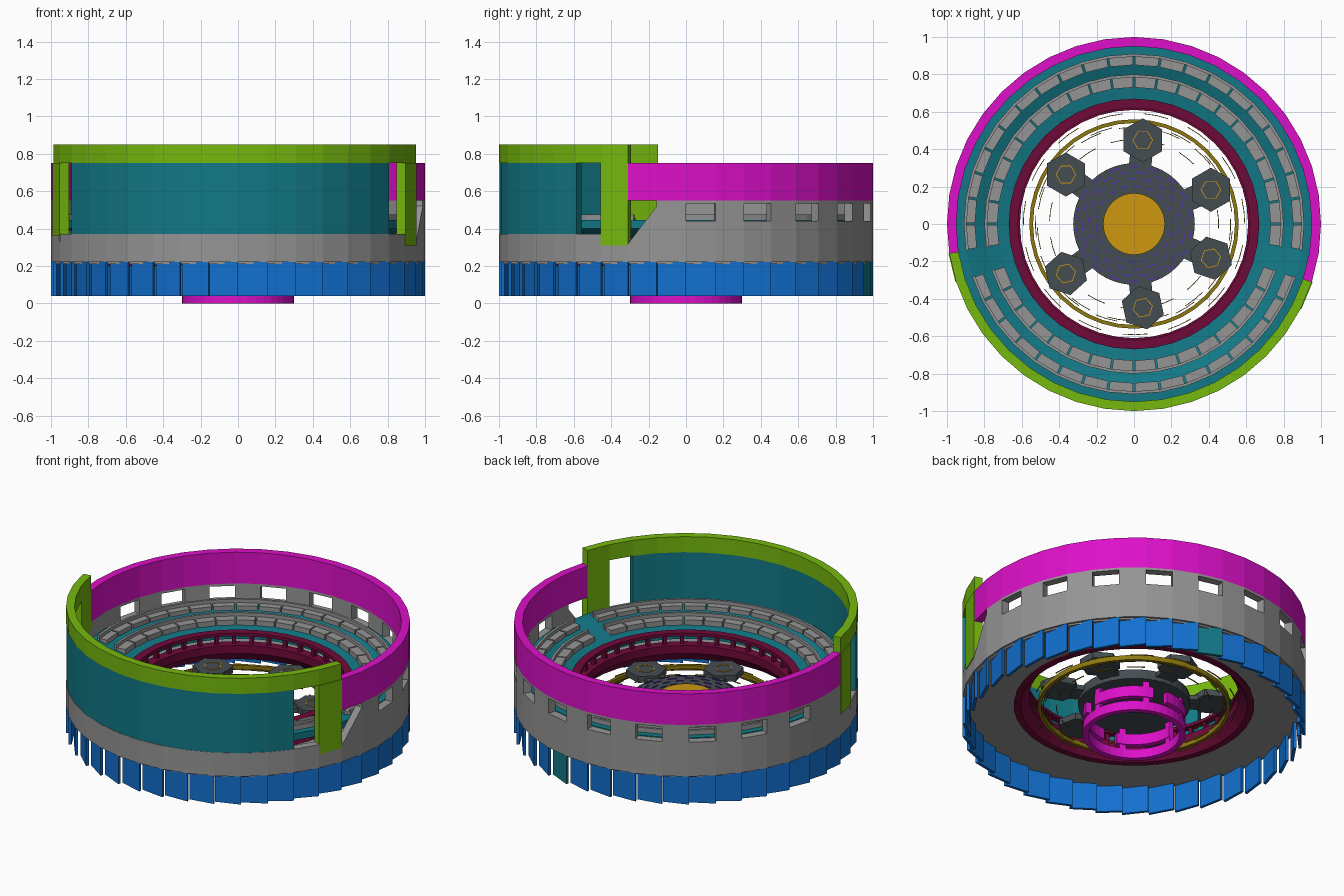
import bpy, bmesh, math
from mathutils import Matrix, Vector

if "Cube" in bpy.data.objects:
    bpy.data.objects.remove(bpy.data.objects["Cube"])

STEP = 9  # degrees per facet: 40-sided rings


def material(name, rgb):
    m = bpy.data.materials.new(name)
    m.diffuse_color = (*rgb, 1)
    m.use_nodes = True
    m.node_tree.nodes["Principled BSDF"].inputs["Base Color"].default_value = m.diffuse_color
    return m


MAGENTA = material("magenta", (0.72, 0.005, 0.58))
GREEN = material("green", (0.18, 0.48, 0.004))
TEAL = material("teal", (0.006, 0.19, 0.24))
BLUE = material("blue", (0.006, 0.16, 0.62))
MAROON = material("maroon", (0.16, 0.003, 0.04))
GOLD = material("gold", (0.62, 0.31, 0.005))
OLIVE = material("olive", (0.27, 0.19, 0.005))
SLATE = material("slate", (0.06, 0.075, 0.085))
PURPLE = material("purple", (0.09, 0.02, 0.5))
GREY = material("grey", (0.3, 0.3, 0.3))


def pt(r, deg, z):
    a = math.radians(deg)
    return (r * math.cos(a), r * math.sin(a), z)


def finish(bm, name, mat):
    bmesh.ops.recalc_face_normals(bm, faces=bm.faces)
    me = bpy.data.meshes.new(name)
    bm.to_mesh(me)
    bm.free()
    if mat:
        me.materials.append(mat)
    ob = bpy.data.objects.new(name, me)
    bpy.context.collection.objects.link(ob)
    return ob


def add_sweep(bm, profiles, angles, closed=False):
    """Skin closed (r, z) profiles placed at successive angles."""
    rows = [[bm.verts.new(pt(r, a, z)) for r, z in p] for p, a in zip(profiles, angles)]
    n = len(rows[0])
    for i in range(len(rows) if closed else len(rows) - 1):
        p, q = rows[i], rows[(i + 1) % len(rows)]
        for j in range(n):
            k = (j + 1) % n
            bm.faces.new((p[j], p[k], q[k], q[j]))
    if not closed:
        bm.faces.new(rows[0])
        bm.faces.new(rows[-1])


def add_arc(bm, profile, a0=0, a1=360, step=STEP):
    n = max(1, math.ceil((a1 - a0) / step - 1e-6))
    closed = a1 - a0 >= 360
    angles = [a0 + (a1 - a0) * i / n for i in range(n if closed else n + 1)]
    add_sweep(bm, [profile] * len(angles), angles, closed)


def box(r0, r1, z0, z1):
    return [(r0, z0), (r1, z0), (r1, z1), (r0, z1)]


def arcs(name, mat, items, step=STEP):
    """One object from many (profile, start, end) arcs."""
    bm = bmesh.new()
    for profile, a0, a1 in items:
        add_arc(bm, profile, a0, a1, step)
    return finish(bm, name, mat)


def prism(bm, sides, radius, depth, centre, turn=0.0):
    bmesh.ops.create_cone(bm, cap_ends=True, segments=sides, radius1=radius, radius2=radius,
                          depth=depth, matrix=Matrix.Translation(centre) @ Matrix.Rotation(turn, 4, 'Z'))


# Blue skirt: overlapping saw-tooth panels, one of them teal
bm, accent = bmesh.new(), bmesh.new()
for a in range(0, 360, STEP):
    add_sweep(accent if a == 72 else bm,
              [box(0.95, 0.968, 0.04, 0.232), box(0.982, 1.0, 0.04, 0.232)], [a, a + STEP])
finish(bm, "skirt_panels", BLUE)
finish(accent, "skirt_accent_panel", TEAL)

# Grey base floor and lower outer wall
arcs("base_floor", GREY, [(box(0.69, 0.985, 0.21, 0.24), 0, 360)])
arcs("lower_wall", GREY, [(box(0.95, 1.0, 0.22, 0.31), 0, 360),
                          (box(0.95, 1.0, 0.31, 0.37), 198, 342)])

# Rear grey wall with a row of windows, and a ramp at each end
low, high = box(0.95, 1.0, 0.31, 0.32), box(0.95, 1.0, 0.31, 0.52)
items = [(box(0.95, 1.0, 0.31, 0.44), -9, 189)]
for a in range(-9, 180, 18):
    items.append((box(0.95, 1.0, 0.44, 0.55), a, a + 9))
for a in range(0, 180, 18):
    items.append((box(0.95, 1.0, 0.535, 0.55), a, a + 9))
items.append((box(0.95, 1.0, 0.44, 0.55), 180, 189))
arcs("window_wall", GREY, items)
bm = bmesh.new()
add_sweep(bm, [low, high], [-18, -9])
add_sweep(bm, [high, low], [189, 198])
finish(bm, "wall_end_ramps", GREY)

# Upper bands: magenta at the rear, teal screen and green frame at the front
arcs("rear_band", MAGENTA, [(box(0.95, 1.0, 0.55, 0.75), -18, 189)])
arcs("front_screen", TEAL, [(box(0.95, 0.998, 0.37, 0.75), 207, 324)])
arcs("front_frame", GREEN, [(box(0.95, 1.0, 0.75, 0.85), 189, 342),
                            (box(0.95, 1.004, 0.31, 0.75), 333, 342),
                            (box(0.95, 1.004, 0.36, 0.75), 189, 198)])

# Sloping teal seating bowl
arcs("seating_bowl", TEAL, [([(0.66, 0.33), (0.95, 0.40), (0.95, 0.445), (0.91, 0.445), (0.85, 0.425),
                              (0.80, 0.405), (0.73, 0.385), (0.66, 0.375)], 0, 360)])

# Two tiers of grey seat blocks with back rails, split by side aisles
for name, r0, r1, z in (("lower", 0.73, 0.80, 0.43), ("upper", 0.85, 0.91, 0.465)):
    seats, rails = [], []
    for start, end in ((-9, 189), (198, 342)):
        for a in range(start, end, STEP):
            seats.append((box(r0, r1 - 0.015, z - 0.06, z - 0.012), a + 0.35, a + STEP - 0.35))
        rails.append((box(r1 - 0.015, r1, z - 0.06, z + 0.01), start, end))
    arcs(name + "_seat_blocks", GREY, seats)
    arcs(name + "_seat_rail", GREY, rails)

# Maroon inner barrier with pillars under a top rail
items = [([(0.66, 0.2), (0.70, 0.2), (0.67, 0.31), (0.61, 0.31), (0.61, 0.26)], 0, 360),
         (box(0.62, 0.67, 0.365, 0.385), 0, 360)]
items += [(box(0.635, 0.665, 0.31, 0.366), a, a + 2) for a in range(0, 360, STEP)]
arcs("inner_barrier", MAROON, items)

# Gold track ring and thin dashed guide lines
arcs("track_ring", OLIVE, [(box(0.54, 0.56, 0.185, 0.215), 0, 360)])
items = []
for i, r in enumerate((0.59, 0.525, 0.515, 0.45)):
    items += [(box(r, r + 0.004, 0.195, 0.201), a + 7 * i, a + 7 * i + 13) for a in range(0, 360, 24)]
arcs("track_guide_lines", OLIVE, items)

# Central hub
bm = bmesh.new()
prism(bm, 40, 0.325, 0.06, (0, 0, 0.225))
finish(bm, "hub_plate", SLATE)
bm = bmesh.new()
prism(bm, 40, 0.165, 0.02, (0, 0, 0.263))
finish(bm, "hub_centre_disc", GOLD)
items = []
for i, r in enumerate((0.20, 0.24, 0.275, 0.305)):
    items += [(box(r, r + 0.006, 0.25, 0.259), a + 8 * i, a + 8 * i + 11) for a in range(0, 360, 20)]
arcs("hub_light_dashes", PURPLE, items)

# Six hexagonal pads on short arms
pads, marks = bmesh.new(), bmesh.new()
for deg in (24, 84, 144, 216, 276, 336):
    c = Vector(pt(0.45, deg, 0.245))
    turn = math.radians(deg - 84)
    prism(pads, 6, 0.118, 0.04, c, turn)
    m = Matrix.Rotation(math.radians(deg), 4, 'Z') @ Matrix.Translation((0.34, 0, 0.235))
    bmesh.ops.create_cube(pads, size=1, matrix=m @ Matrix.Diagonal((0.08, 0.12, 0.03, 1)))
    # hexagonal outline on each pad
    ring = bmesh.new()
    add_arc(ring, box(0.05, 0.055, 0.0, 0.004), 0, 360, 60)
    ring.transform(Matrix.Translation((c.x, c.y, 0.264)) @ Matrix.Rotation(turn, 4, 'Z'))
    tmp = bpy.data.meshes.new("tmp")
    ring.to_mesh(tmp)
    ring.free()
    marks.from_mesh(tmp)
    bpy.data.meshes.remove(tmp)
finish(pads, "hub_pads", SLATE)
finish(marks, "hub_pad_outlines", GOLD)

# Magenta drum under the hub: lower ring, posts and broken upper ring
items = [(box(0.265, 0.3, 0.0, 0.06), 0, 360)]
items += [(box(0.27, 0.295, 0.06, 0.2), a, a + 8) for a in range(0, 360, 60)]
items += [(box(0.265, 0.3, 0.09, 0.16), a, a + 72) for a in range(0, 360, 90)]
arcs("hub_drum", MAGENTA, items)
